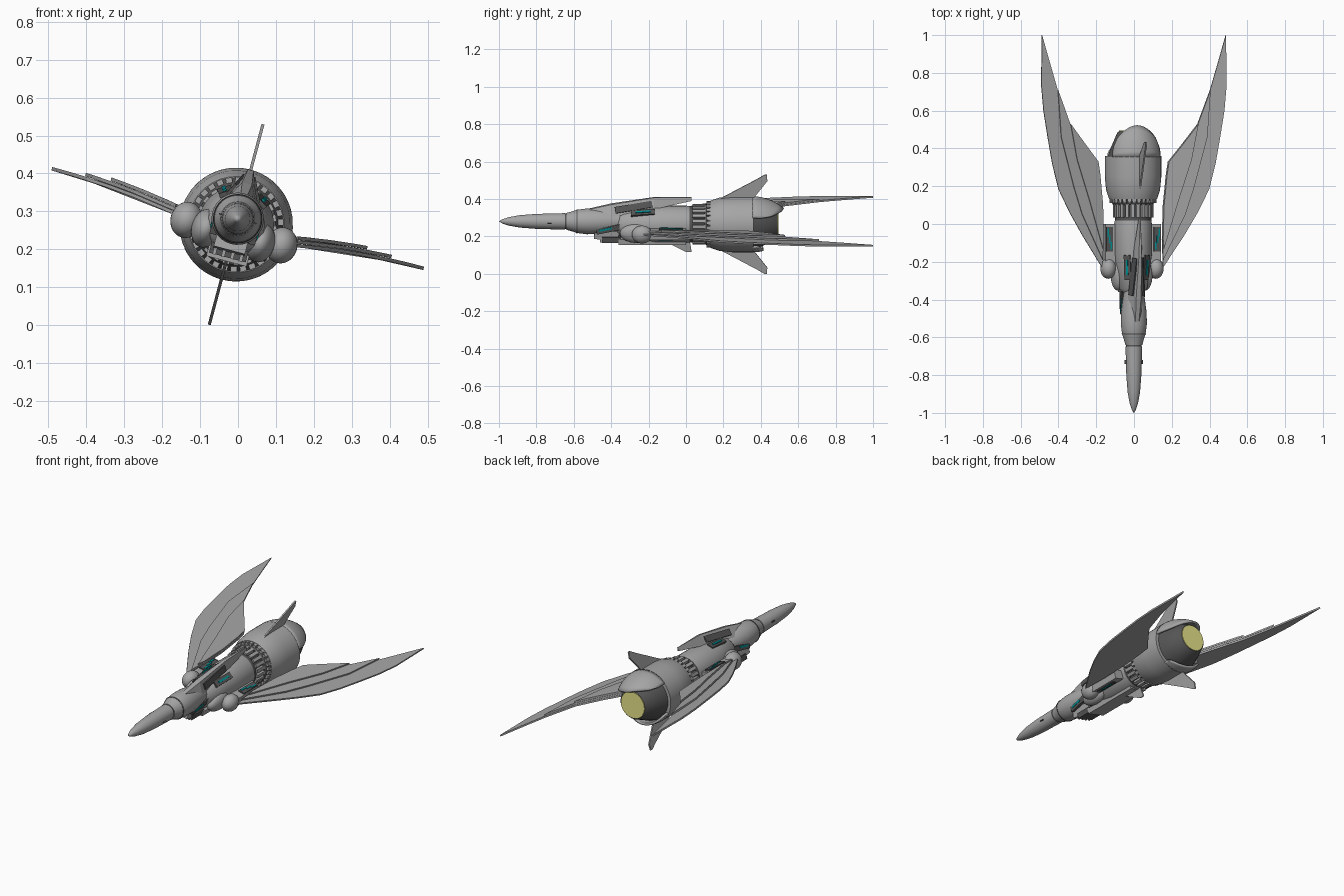
import bpy, bmesh, math
from mathutils import Matrix, Vector

cube = bpy.data.objects.get("Cube")
if cube:
    bpy.data.objects.remove(cube, do_unlink=True)


def material(name, color):
    m = bpy.data.materials.new(name)
    m.use_nodes = True
    m.diffuse_color = (*color, 1)
    m.node_tree.nodes["Principled BSDF"].inputs["Base Color"].default_value = (*color, 1)
    return m


GREY = material("hull grey", (0.38, 0.38, 0.38))
DARK = material("dark metal", (0.09, 0.09, 0.09))
TEAL = material("teal", (0.0, 0.28, 0.3))
YELLOW = material("engine yellow", (0.8, 0.78, 0.25))

# The whole craft is banked about its long axis
BANK = Matrix.Translation((-0.005, 0, 0.265)) @ Matrix.Rotation(math.radians(15), 4, 'Y')


def finish(name, bm, mat, smooth=True):
    bmesh.ops.recalc_face_normals(bm, faces=bm.faces)
    bm.transform(BANK)
    mesh = bpy.data.meshes.new(name)
    bm.to_mesh(mesh)
    bm.free()
    mesh.materials.append(mat)
    ob = bpy.data.objects.new(name, mesh)
    bpy.context.scene.collection.objects.link(ob)
    if smooth:
        bpy.ops.object.select_all(action='DESELECT')
        ob.select_set(True)
        bpy.context.view_layer.objects.active = ob
        bpy.ops.object.shade_smooth_by_angle(angle=math.radians(35))
    return ob


def lathe(name, profile, mat, z=0, segs=32):
    """Turn (y, radius) pairs about the long axis."""
    bm = bmesh.new()
    rings = []
    for y, r in profile:
        angles = [math.tau * i / segs for i in range(segs)]
        rings.append([bm.verts.new((r * math.cos(a), y, z + r * math.sin(a))) for a in angles])
    for a, b in zip(rings, rings[1:]):
        for i in range(segs):
            j = (i + 1) % segs
            bm.faces.new((a[i], a[j], b[j], b[i]))
    bm.faces.new(rings[0])
    bm.faces.new(rings[-1])
    bmesh.ops.remove_doubles(bm, verts=bm.verts, dist=0.0002)
    return finish(name, bm, mat)


def hood(name, middle, half, length):
    """Curved cowl continuing the shell, with a rounded rear edge."""
    bm = bmesh.new()
    steps, cols = 6, 20
    grid = []
    for i in range(cols + 1):
        t = 2 * i / cols - 1
        a = math.radians(middle + half * t)
        reach = length * (0.3 + 0.7 * math.sqrt(1 - t * t))
        row = []
        for j in range(steps + 1):
            y = reach * j / steps
            r = 0.15 - 2.2 * y * y
            row.append(bm.verts.new((r * math.cos(a), 0.355 + y, r * math.sin(a))))
        grid.append(row)
    for a, b in zip(grid, grid[1:]):
        for j in range(steps):
            bm.faces.new((a[j], a[j + 1], b[j + 1], b[j]))
    mod = finish(name, bm, GREY).modifiers.new("thickness", 'SOLIDIFY')
    mod.thickness = 0.012


def slab(name, points, offset, mat):
    """Close a solid between an outline and its copy moved by offset."""
    bm = bmesh.new()
    face = bm.faces.new([bm.verts.new(p) for p in points])
    ext = bmesh.ops.extrude_face_region(bm, geom=[face])
    bmesh.ops.translate(bm, vec=Vector(offset),
                        verts=[v for v in ext["geom"] if isinstance(v, bmesh.types.BMVert)])
    return finish(name, bm, mat, False)


def box(name, center, size, mat, tilt=0, roll=0):
    bm = bmesh.new()
    m = (Matrix.Translation(center) @ Matrix.Rotation(roll, 4, 'Y')
         @ Matrix.Rotation(tilt, 4, 'X') @ Matrix.Diagonal((*size, 1)))
    bmesh.ops.create_cube(bm, size=1, matrix=m)
    return finish(name, bm, mat, False)


def ball(name, center, radii):
    bm = bmesh.new()
    bmesh.ops.create_uvsphere(bm, u_segments=24, v_segments=16, radius=1,
                              matrix=Matrix.Translation(center) @ Matrix.Diagonal((*radii, 1)))
    finish(name, bm, GREY)


# Nose and neck
NZ = 0.016
lathe("nose_cone", [(-1, 0), (-0.985, 0.01), (-0.95, 0.022), (-0.89, 0.033), (-0.8, 0.04),
                    (-0.73, 0.042), (-0.648, 0.044)], GREY, NZ)
lathe("nose_seam", [(-0.65, 0.041), (-0.638, 0.041)], DARK, NZ)
lathe("neck", [(-0.64, 0.045), (-0.6, 0.056), (-0.585, 0.062), (-0.53, 0.069), (-0.47, 0.068),
               (-0.41, 0.06), (-0.34, 0.05)], GREY, NZ)
lathe("neck_ring", [(-0.586, 0.063), (-0.58, 0.065)], DARK, NZ)
for side, s in (("left", 1), ("right", -1)):
    box(side + "_nose_vane", (s * 0.045, -0.73, NZ), (0.012, 0.022, 0.004), DARK)

# Forward hull with rounded cheeks and recessed machinery
lathe("forward_hull", [(-0.37, 0.05), (-0.34, 0.075), (-0.22, 0.092), (-0.16, 0.1),
                       (0, 0.1), (0.035, 0.094)], GREY)
box("chin", (0, -0.425, -0.05), (0.085, 0.13, 0.055), GREY, -0.12)
box("chin_intake", (0, -0.4, -0.075), (0.1, 0.1, 0.03), DARK)
box("belly", (0, -0.18, -0.085), (0.11, 0.36, 0.03), GREY)
for i in range(4):
    box("intake_bar", (-0.036 + 0.024 * i, -0.45, -0.075), (0.009, 0.02, 0.032), GREY)
for side, s in (("left", 1), ("right", -1)):
    ball(side + "_cheek", (s * 0.075, -0.265, -0.03), (0.038, 0.088, 0.052))
    box(side + "_neck_recess", (s * 0.053, -0.415, -0.013), (0.018, 0.13, 0.03), DARK, 0.2)
    box(side + "_neck_conduit", (s * 0.059, -0.43, -0.012), (0.012, 0.07, 0.01), TEAL, 0.2)
    box(side + "_back_recess", (s * 0.05, -0.23, 0.076), (0.036, 0.13, 0.014), DARK, 0.1, s * 0.57)
    box(side + "_back_conduit", (s * 0.053, -0.23, 0.08), (0.01, 0.08, 0.014), TEAL, 0.1, s * 0.57)

# Crest sweeping back over the neck, tapering as it rises
bm = bmesh.new()
rows = []
for y, half, low, high in ((-0.53, 0.03, 0.055, 0.082), (-0.4, 0.045, 0.05, 0.112),
                           (-0.17, 0.026, 0.09, 0.149), (0.03, 0.004, 0.13, 0.15)):
    rows.append([bm.verts.new(p) for p in ((-half, y, low), (half, y, low),
                                           (half * 0.3, y, high), (-half * 0.3, y, high))])
for a, b in zip(rows, rows[1:]):
    for i in range(4):
        bm.faces.new((a[i], a[(i + 1) % 4], b[(i + 1) % 4], b[i]))
bm.faces.new(rows[0])
bm.faces.new(rows[-1])
finish("crest", bm, GREY, False)
for s in (1, -1):
    box("crest_panel", (s * 0.028, -0.28, 0.102), (0.008, 0.2, 0.035), DARK, 0.17, -s * 0.45)
slab("keel_fin", [(-0.004, -0.12, -0.09), (-0.004, 0.0, -0.152),
                  (-0.004, 0.03, -0.152), (-0.004, 0.02, -0.09)], (0.008, 0, 0), GREY)

# Shoulder pods and the arms that carry the wings
for side, s in (("left", 1), ("right", -1)):
    ball(side + "_pod", (s * 0.13, -0.235, -0.022), (0.042, 0.055, 0.048))
    box(side + "_arm", (s * 0.125, -0.12, -0.022), (0.055, 0.24, 0.05), GREY)
    box(side + "_arm_trough", (s * 0.13, -0.08, 0.004), (0.036, 0.13, 0.012), DARK)
    for k in range(3):
        box(side + "_arm_conduit", (s * (0.122 + 0.009 * k), -0.115 + 0.035 * k, 0.008),
            (0.008, 0.04, 0.01), TEAL)
    box(side + "_under_trough", (s * 0.125, -0.11, -0.046), (0.026, 0.13, 0.01), DARK)
    box(side + "_under_conduit", (s * 0.125, -0.11, -0.049), (0.01, 0.08, 0.01), TEAL)

# Wings: three stacked blades, each shorter than the one below
INNER = [(0.25, 0.415), (0.185, 0.33), (0.175, 0.26), (0.16, 0.1), (0.155, -0.08)]
BLADES = [
    [(0.16, -0.23), (0.267, -0.06), (0.335, 0.06), (0.395, 0.185), (0.428, 0.32), (0.452, 0.46),
     (0.474, 0.6), (0.486, 0.74), (0.482, 1.0), (0.44, 0.85), (0.4, 0.71), (0.335, 0.53)],
    [(0.158, -0.19), (0.27, 0.05), (0.315, 0.195), (0.383, 0.46), (0.4, 0.71), (0.335, 0.53)],
    [(0.16, -0.13), (0.235, 0.13), (0.3, 0.34), (0.335, 0.53)],
]
for side, s in (("left", 1), ("right", -1)):
    for n, edge in enumerate(BLADES):
        pts = []
        for x, y in edge + INNER:
            x *= 1.045
            pts.append((s * x, y, 0.01 * n + 0.012 - 0.26 * (0.5 - x) ** 2))
        slab(f"{side}_wing_blade_{n + 1}", pts, (0, 0, 0.009), GREY)

# Ribbed collar, with short teeth on the sloping lip of the shell
lathe("collar_core", [(0.02, 0.09), (0.13, 0.09)], DARK)
lathe("collar_band", [(0.015, 0.097), (0.04, 0.097)], DARK)
for name, count, r, y, size in (("collar_rib", 22, 0.098, 0.07, (0.018, 0.07, 0.018)),
                                ("lip_tooth", 30, 0.118, 0.122, (0.017, 0.024, 0.014))):
    for i in range(count):
        a = math.tau * i / count
        box(name, (r * math.sin(a), y, r * math.cos(a)), size, GREY, 0, a)

# Engine shell, rear hoods, nozzle and glow
lathe("lip", [(0.1, 0.105), (0.135, 0.126)], DARK)
lathe("engine_shell", [(0.132, 0.127), (0.18, 0.143), (0.25, 0.15),
                       (0.36, 0.15), (0.361, 0.13)], GREY)
hood("upper_hood", 90, 62, 0.168)
hood("lower_hood", 270, 50, 0.06)
lathe("nozzle", [(0.355, 0.135), (0.4, 0.12), (0.485, 0.083), (0.49, 0.076)], DARK)
lathe("engine_glow", [(0.488, 0.075), (0.494, 0.075)], YELLOW)

# Tail fins above and below
FIN = [(0.16, 0.13), (0.38, 0.25), (0.42, 0.274), (0.432, 0.274), (0.435, 0.24), (0.35, 0.13)]
for name, s in (("upper_fin", 1), ("lower_fin", -1)):
    slab(name, [(-0.004, y, s * r) for y, r in FIN], (0.008, 0, 0), GREY)
